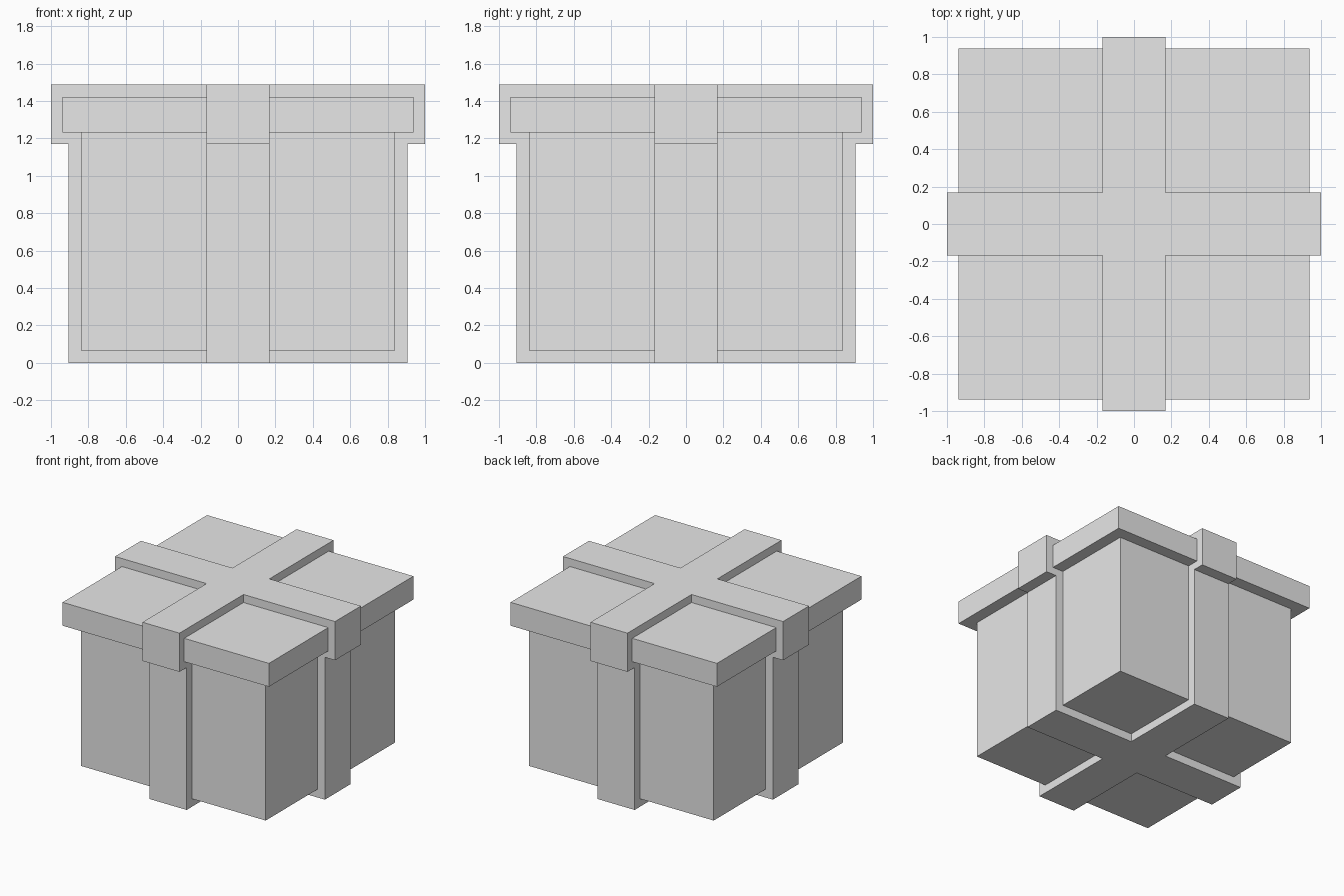
import bpy
import bmesh

old = bpy.data.objects.get("Cube")
if old:
    bpy.data.objects.remove(old, do_unlink=True)

# One plain grey for the whole model
GREY = (0.8, 0.8, 0.8, 1.0)
grey = bpy.data.materials.new("plain grey")
grey.use_nodes = True
grey.diffuse_color = GREY
grey.node_tree.nodes["Principled BSDF"].inputs["Base Color"].default_value = GREY


def square(half):
    return [(-half, -half), (half, -half), (half, half), (-half, half)]


def cross(half, band):
    """Outline of a plus sign: one arm's three corners, turned four times."""
    arm = [(half, -band), (half, band), (band, band)]
    points = []
    for _ in range(4):
        points += arm
        arm = [(-y, x) for x, y in arm]
    return points


def prism(name, outline, bottom, top):
    bm = bmesh.new()
    base = bm.faces.new([bm.verts.new((x, y, bottom)) for x, y in outline])
    result = bmesh.ops.extrude_face_region(bm, geom=[base], use_keep_orig=True)
    raised = [g for g in result["geom"] if isinstance(g, bmesh.types.BMVert)]
    bmesh.ops.translate(bm, verts=raised, vec=(0, 0, top - bottom))
    bmesh.ops.recalc_face_normals(bm, faces=bm.faces)
    mesh = bpy.data.meshes.new(name)
    bm.to_mesh(mesh)
    bm.free()
    mesh.materials.append(grey)
    obj = bpy.data.objects.new(name, mesh)
    bpy.context.collection.objects.link(obj)
    return obj


BAND = 0.168        # half width of the ribbon
RIBBON_STEP = 1.17  # where the ribbon widens to wrap the lid

# Box and its overhanging lid
prism("box_body", square(0.84), 0.067, 1.23)
prism("box_lid", square(0.938), 1.23, 1.422)

# Crossed ribbon, running under the box, up its sides and over the lid
prism("ribbon_around_body", cross(0.907, BAND), 0.0, RIBBON_STEP)
prism("ribbon_around_lid", cross(1.0, BAND), RIBBON_STEP, 1.488)
